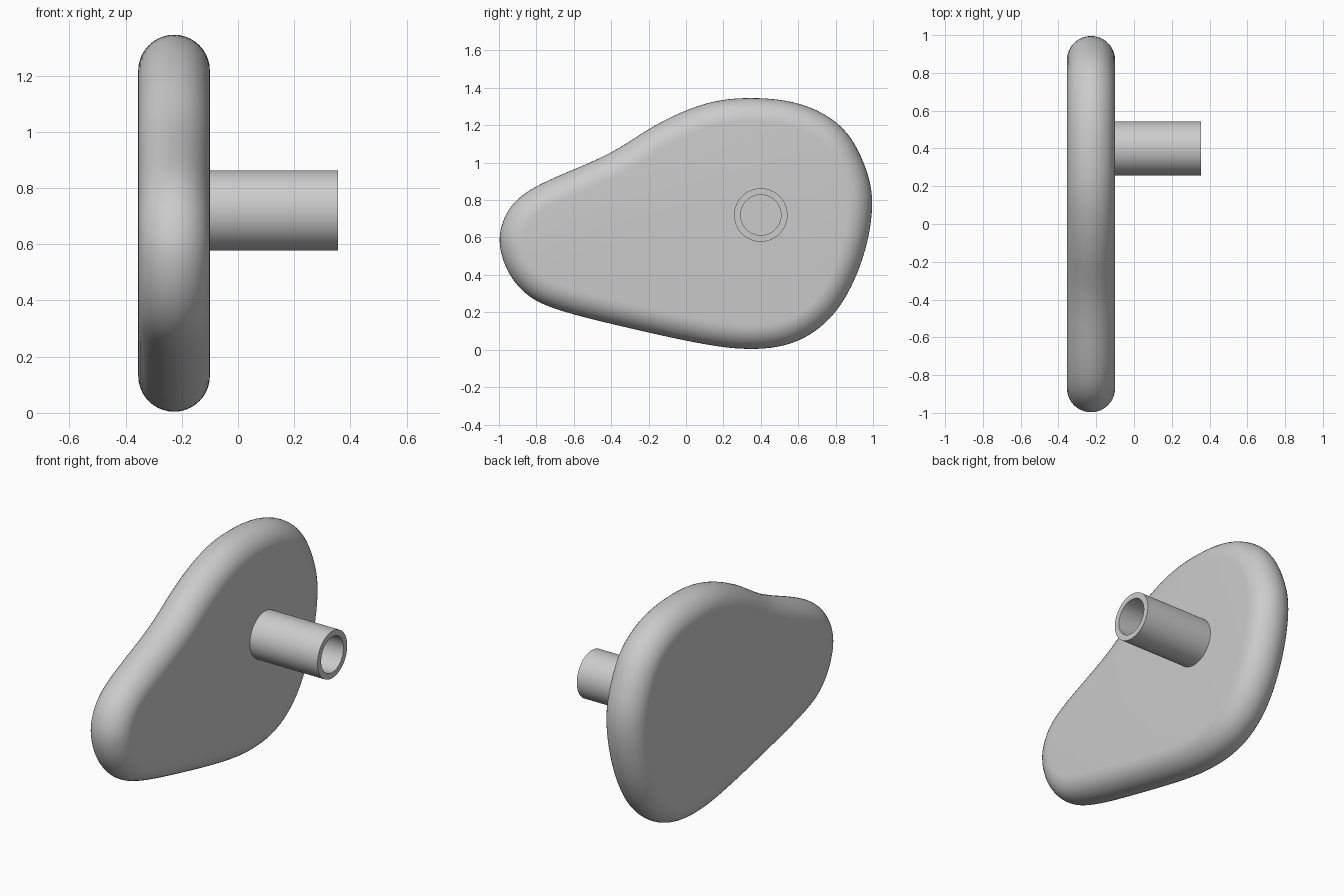
import bpy, bmesh, math
from mathutils import Vector

cube = bpy.data.objects.get("Cube")
if cube:
    bpy.data.objects.remove(cube, do_unlink=True)

grey = bpy.data.materials.new("plain grey")
grey.use_nodes = True
grey.diffuse_color = (0.6, 0.6, 0.6, 1)
grey.node_tree.nodes["Principled BSDF"].inputs["Base Color"].default_value = (0.6, 0.6, 0.6, 1)


def make_object(name, rings, close_rings=False):
    """Skin a list of closed loops; cap the ends unless the rings form a loop."""
    bm = bmesh.new()
    loops = [[bm.verts.new(p) for p in ring] for ring in rings]
    pairs = list(zip(loops, loops[1:]))
    if close_rings:
        pairs.append((loops[-1], loops[0]))
    for a, b in pairs:
        n = len(a)
        for i in range(n):
            j = (i + 1) % n
            bm.faces.new((a[i], a[j], b[j], b[i]))
    if not close_rings:
        bm.faces.new(loops[0])
        bm.faces.new(loops[-1])
    bmesh.ops.recalc_face_normals(bm, faces=bm.faces)
    for f in bm.faces:
        f.smooth = len(f.verts) == 4
    mesh = bpy.data.meshes.new(name)
    bm.to_mesh(mesh)
    bm.free()
    mesh.materials.append(grey)
    obj = bpy.data.objects.new(name, mesh)
    bpy.context.collection.objects.link(obj)
    bpy.ops.object.select_all(action='DESELECT')
    obj.select_set(True)
    bpy.context.view_layer.objects.active = obj
    bpy.ops.object.shade_smooth_by_angle(angle=math.radians(35))
    return obj


def smooth_loop(points, steps):
    """Closed centripetal spline through the points, with inward normals."""
    pts = [Vector(p) for p in points]
    n, out = len(pts), []
    for i in range(n):
        p0, p1, p2, p3 = (pts[(i + k) % n] for k in (-1, 0, 1, 2))
        d0, d1, d2 = (math.sqrt((b - a).length) for a, b in ((p0, p1), (p1, p2), (p2, p3)))
        m1 = (p2 - p1) + d1 * ((p1 - p0) / d0 - (p2 - p0) / (d0 + d1))
        m2 = (p2 - p1) + d1 * ((p3 - p2) / d2 - (p3 - p1) / (d1 + d2))
        for s in range(steps):
            t = s / steps
            out.append(p1 * (2*t**3 - 3*t**2 + 1) + m1 * (t**3 - 2*t**2 + t)
                       + p2 * (3*t**2 - 2*t**3) + m2 * (t**3 - t**2))
    # Light fairing keeps the rim even
    for _ in range(6):
        out = [(out[i - 1] + out[i] * 2 + out[(i + 1) % len(out)]) / 4 for i in range(len(out))]
    normals = []
    for i in range(len(out)):
        t = (out[(i + 1) % len(out)] - out[i - 1]).normalized()
        normals.append(Vector((t.y, -t.x)))
    return out, normals


# Pear-shaped plate with a fully rounded rim; outline in (y, z), clockwise
outline = [(-1, .59), (-.965, .72), (-.89, .815), (-.75, .9), (-.4, 1.05),
           (-.16, 1.205), (.11, 1.32), (.34, 1.347), (.62, 1.315), (.84, 1.19),
           (.955, .99), (1, .79), (.945, .48), (.815, .217), (.665, .08),
           (.51, .018), (.33, .003), (.125, .024), (-.3, .115), (-.73, .227),
           (-.865, .305), (-.96, .43)]
loop, inward = smooth_loop(outline, 6)
radius, centre_x, arc = 0.1275, -0.2275, 20
plate_rings = []
for k in range(arc + 1):
    a = math.pi * k / arc
    x = centre_x - radius * math.cos(a)
    inset = radius * (1 - math.sin(a))
    plate_rings.append([(x, *(p + q * inset)) for p, q in zip(loop, inward)])
make_object("rounded_plate", plate_rings)

# Hollow tube standing out from the plate's left face
def ring(x, r, sides=64):
    return [(x, 0.4 + r * math.cos(2 * math.pi * i / sides),
             0.72 + r * math.sin(2 * math.pi * i / sides)) for i in range(sides)]

base, tip, outer, inner = -0.1, 0.355, 0.143, 0.108
make_object("tube", [ring(base, outer), ring(tip, outer), ring(tip, inner), ring(base, inner)],
            close_rings=True)
